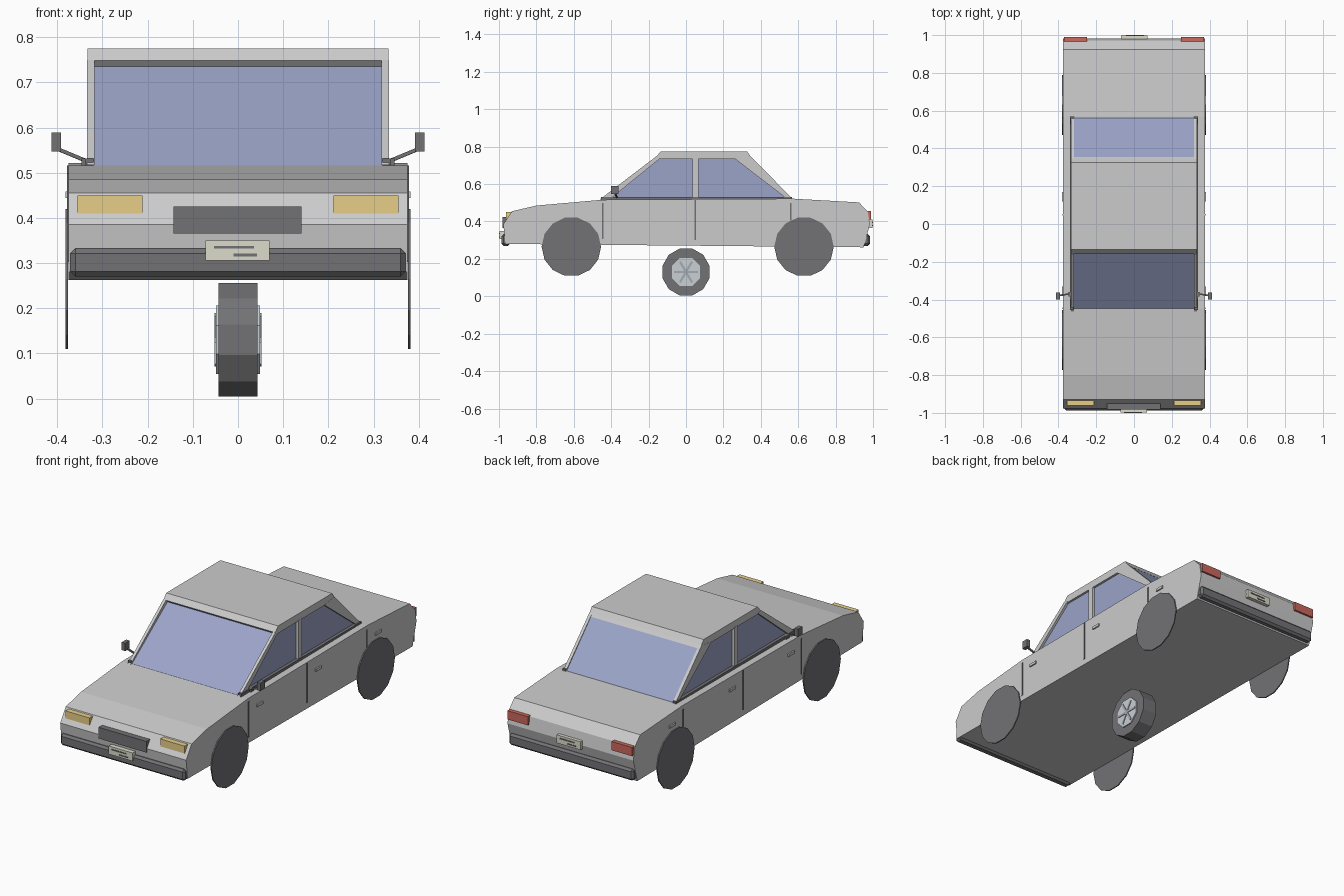
import bpy, bmesh, math
from mathutils import Vector

if "Cube" in bpy.data.objects:
    bpy.data.objects.remove(bpy.data.objects["Cube"])


def material(name, r, g, b):
    m = bpy.data.materials.new(name)
    m.diffuse_color = (r, g, b, 1)
    m.use_nodes = True
    m.node_tree.nodes["Principled BSDF"].inputs["Base Color"].default_value = m.diffuse_color
    return m


GLASS = material("glass_blue", 0.33, 0.37, 0.58)
BLACK = material("black", 0.17, 0.17, 0.18)
AMBER = material("amber", 0.80, 0.62, 0.25)
RED = material("red", 0.60, 0.14, 0.11)
CREAM = material("cream", 0.72, 0.71, 0.60)
STEEL = material("steel", 0.58, 0.63, 0.66)
DARK_STEEL = material("dark_steel", 0.38, 0.41, 0.44)


def prism(name, profile, x0, x1, mat=None):
    """Extrude a (y, z) profile from x0 to x1."""
    bm = bmesh.new()
    face = bm.faces.new([bm.verts.new((x0, y, z)) for y, z in profile])
    ext = bmesh.ops.extrude_face_region(bm, geom=[face])
    moved = [v for v in ext["geom"] if isinstance(v, bmesh.types.BMVert)]
    bmesh.ops.translate(bm, verts=moved, vec=(x1 - x0, 0, 0))
    bmesh.ops.recalc_face_normals(bm, faces=bm.faces)
    me = bpy.data.meshes.new(name)
    bm.to_mesh(me)
    bm.free()
    ob = bpy.data.objects.new(name, me)
    bpy.context.collection.objects.link(ob)
    if mat:
        me.materials.append(mat)
    return ob


def box(name, x, y, z, mat=None):
    """Box from (min, max) ranges."""
    return prism(name, [(y[0], z[0]), (y[1], z[0]), (y[1], z[1]), (y[0], z[1])], x[0], x[1], mat)


def disc(name, y, z, r, sides, x0, x1, mat, turn=0.0):
    pts = [(y + r * math.cos(turn + math.tau * i / sides),
            z + r * math.sin(turn + math.tau * i / sides)) for i in range(sides)]
    return prism(name, pts, x0, x1, mat)


def mirrored(ob):
    """Mirror a part to the other side of the car."""
    ob.modifiers.new("Mirror", "MIRROR")
    return ob


# Lower body
prism("body", [(-0.965, 0.28), (-0.977, 0.385), (-0.93, 0.455), (-0.80, 0.485), (-0.45, 0.516),
               (0.57, 0.522), (0.925, 0.502), (0.972, 0.452), (0.983, 0.385), (0.95, 0.262)],
      -0.375, 0.375)

# Cabin: glass block, roof and window pillars
prism("cabin_glass", [(-0.453, 0.512), (-0.143, 0.737), (0.353, 0.737), (0.567, 0.516)],
      -0.321, 0.321, GLASS)
prism("roof", [(-0.146, 0.735), (-0.158, 0.748), (-0.135, 0.775), (0.326, 0.775),
               (0.344, 0.750), (0.356, 0.735)], -0.333, 0.333)
pillars = {
    "front_pillar": [(-0.462, 0.517), (-0.41, 0.517), (-0.135, 0.74), (-0.158, 0.749)],
    "middle_pillar": [(0.036, 0.517), (0.066, 0.517), (0.066, 0.74), (0.036, 0.74)],
    "rear_pillar": [(0.545, 0.517), (0.574, 0.517), (0.344, 0.75), (0.258, 0.738)],
}
for name, pts in pillars.items():
    mirrored(prism(name, pts, 0.318, 0.334))
mirrored(box("window_trim", (0.32, 0.338), (-0.455, 0.568), (0.515, 0.532), BLACK))

# Door seams and handles
for i, (y, z0, z1) in enumerate([(-0.445, 0.305, 0.498), (0.05, 0.302, 0.516), (0.56, 0.405, 0.50)]):
    mirrored(box(f"door_seam_{i + 1}", (0.37, 0.378), (y - 0.004, y + 0.004), (z0, z1), BLACK))
for i, y in enumerate([-0.355, 0.145, 0.655]):
    mirrored(box(f"door_handle_{i + 1}", (0.37, 0.382), (y - 0.025, y + 0.025), (0.444, 0.458)))

# Wing mirrors: foot, arm and head
mirrored(box("mirror_foot", (0.325, 0.346), (-0.385, -0.36), (0.512, 0.532), BLACK))
mirrored(box("mirror_head", (0.392, 0.413), (-0.40, -0.362), (0.547, 0.589), BLACK))
bpy.ops.mesh.primitive_cube_add(size=1)
arm = bpy.context.object
arm.name = "mirror_arm"
a, b = Vector((0.338, -0.37, 0.527)), Vector((0.398, -0.378, 0.552))
rot = (b - a).to_track_quat("Z", "Y").to_matrix()
for v in arm.data.vertices:
    p = Vector((v.co.x * 0.008, v.co.y * 0.008, v.co.z * (b - a).length))
    v.co = rot @ p + (a + b) / 2
arm.data.materials.append(BLACK)
mirrored(arm)

# Bumpers with chamfered edges
for name, y in (("front_bumper", (-0.987, -0.94)), ("rear_bumper", (0.93, 0.983))):
    bumper = box(name, (-0.371, 0.371), y, (0.27, 0.332), BLACK)
    bev = bumper.modifiers.new("Bevel", "BEVEL")
    bev.width, bev.segments = 0.011, 1

# Grille and lights
box("grille", (-0.143, 0.141), (-0.981, -0.94), (0.365, 0.425), BLACK)
mirrored(box("headlight", (0.211, 0.355), (-0.962, -0.93), (0.41, 0.45), AMBER))
mirrored(box("tail_light", (0.25, 0.371), (0.96, 0.989), (0.41, 0.457), RED))

# Number plates with two blank bars each
for end, s, z in (("front", -1, 0.328), ("rear", 1, 0.388)):
    def span(p, q):
        return tuple(sorted((s * p, s * q)))
    box(end + "_plate", span(-0.070, 0.072), span(0.965, 0.997), (z - 0.022, z + 0.022), CREAM)
    box(end + "_plate_bar_upper", span(-0.035, 0.053), span(0.99, 1.0), (z + 0.004, z + 0.010), BLACK)
    box(end + "_plate_bar_lower", span(-0.042, 0.010), span(0.99, 1.0), (z - 0.013, z - 0.007), BLACK)

# Thin wheel discs on the body sides
for name, y in (("front_wheel_disc", -0.613), ("rear_wheel_disc", 0.631)):
    mirrored(disc(name, y, 0.265, 0.159, 14, 0.376, 0.382, BLACK))

# Single wheel under the middle: tyre, hubs and spokes
disc("tyre", 0, 0.13, 0.13, 12, -0.043, 0.043, BLACK, math.pi / 12)
mirrored(disc("wheel_hub", 0, 0.13, 0.082, 8, 0.03, 0.049, STEEL, math.pi / 8))
for i in range(6):
    t = math.tau * i / 6
    c, s = math.cos(t), math.sin(t)
    pts = [(u * c - w * s, 0.13 + u * s + w * c)
           for u, w in ((0, -0.006), (0.065, -0.006), (0.065, 0.006), (0, 0.006))]
    mirrored(prism(f"wheel_spoke_{i + 1}", pts, 0.045, 0.052, DARK_STEEL))
